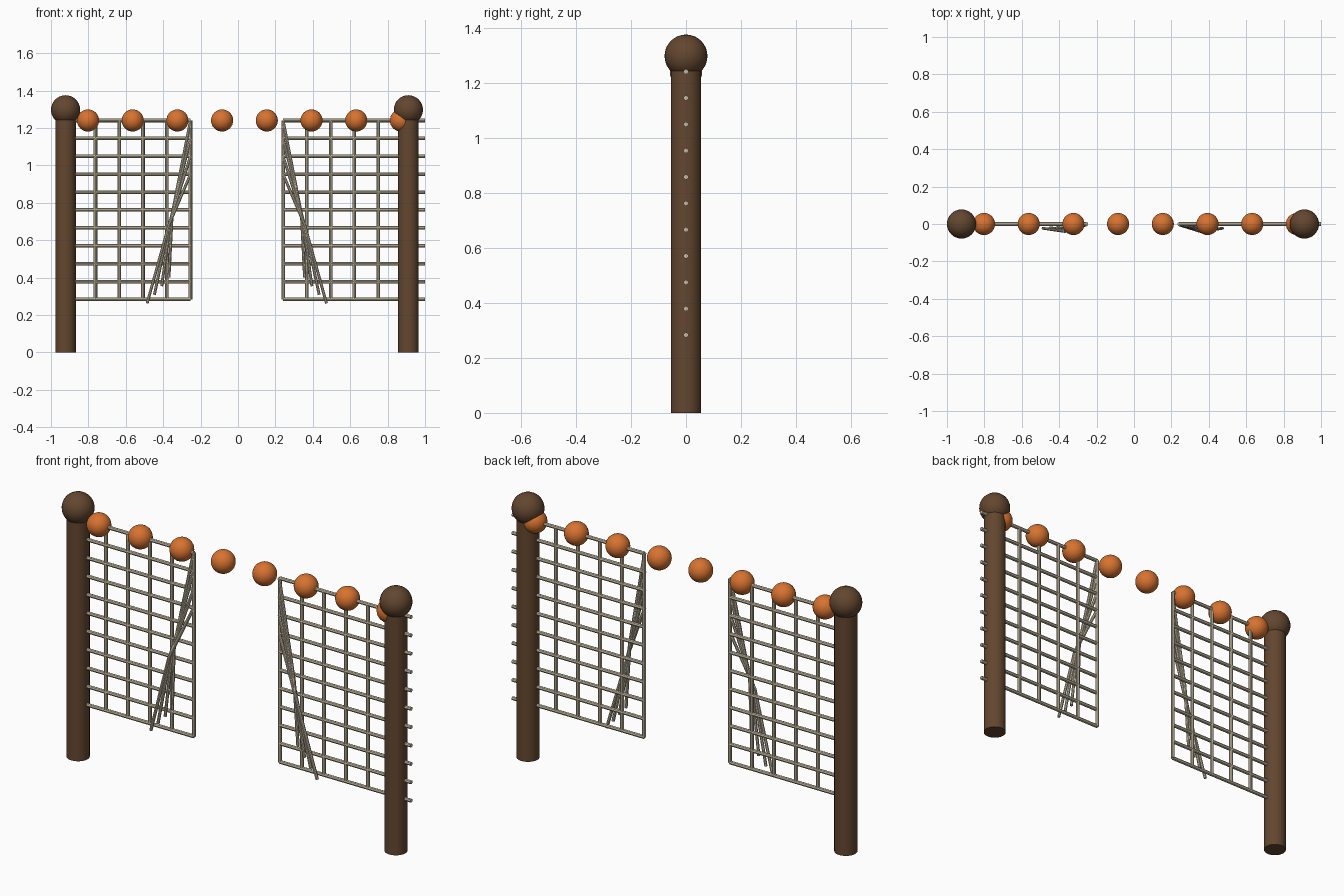
import bpy
import math
from mathutils import Vector

cube = bpy.data.objects.get("Cube")
if cube:
    bpy.data.objects.remove(cube, do_unlink=True)


def material(name, rgb):
    mat = bpy.data.materials.new(name)
    mat.use_nodes = True
    mat.diffuse_color = (*rgb, 1)
    mat.node_tree.nodes["Principled BSDF"].inputs["Base Color"].default_value = (*rgb, 1)
    return mat


WOOD = material("dark brown wood", (0.125, 0.062, 0.029))
ORANGE = material("orange float", (0.68, 0.17, 0.03))
ROPE = material("cream rope", (0.60, 0.53, 0.39))

ROPE_RADIUS = 0.0095
TOP = 1.24
ROW_STEP = 0.0957
BOTTOM = TOP - 10 * ROW_STEP


def finish(obj, name, mat):
    obj.name = name
    obj.data.materials.clear()
    obj.data.materials.append(mat)
    bpy.ops.object.shade_smooth_by_angle(angle=math.radians(40))
    return obj


def ball(name, location, radius, mat):
    bpy.ops.mesh.primitive_uv_sphere_add(segments=32, ring_count=16, radius=radius, location=location)
    return finish(bpy.context.object, name, mat)


def rope_object(name, paths, radius):
    """Round tubes along each list of points, as one mesh."""
    curve = bpy.data.curves.new(name, "CURVE")
    curve.dimensions = "3D"
    curve.bevel_depth = radius
    curve.bevel_resolution = 2
    curve.use_fill_caps = True
    for path in paths:
        spline = curve.splines.new("POLY")
        spline.points.add(len(path) - 1)
        for point, co in zip(spline.points, path):
            point.co = (*co, 1)
    obj = bpy.data.objects.new(name, curve)
    bpy.context.collection.objects.link(obj)
    bpy.ops.object.select_all(action="DESELECT")
    obj.select_set(True)
    bpy.context.view_layer.objects.active = obj
    bpy.ops.object.convert(target="MESH")
    return finish(bpy.context.object, name, ROPE)


# Posts with round caps
for side, x in (("right", -0.922), ("left", 0.911)):
    bpy.ops.mesh.primitive_cylinder_add(vertices=32, radius=0.055, depth=1.27, location=(x, 0, 0.635))
    finish(bpy.context.object, side + "_post", WOOD)
    ball(side + "_post_cap", (x, 0, 1.297), 0.078, WOOD)

# Row of floats along the top
for i in range(8):
    ball(f"float_{i + 1}", (-0.802 + i * 0.239, 0, TOP), 0.059, ORANGE)

# Nets: vertical cords step outwards from the inner edge
for side, inner, outer in (("right", -0.254, -0.92), ("left", 0.241, 1.0)):
    sign = 1 if inner > 0 else -1
    rows = [[(inner, 0, TOP - i * ROW_STEP), (outer, 0, TOP - i * ROW_STEP)] for i in range(11)]
    cols = [[(inner + sign * i * 0.127, 0, TOP), (inner + sign * i * 0.127, 0, BOTTOM)] for i in range(6)]
    rope_object(side + "_net", rows + cols, ROPE_RADIUS)

    # Loose cords gathered in front of the net, fanning out below
    loose = []
    for i in range(4):
        start = Vector((inner, -0.004, TOP - i * ROW_STEP))
        gather = Vector((inner + sign * (0.098 + i * 0.006), -0.022 - i * 0.006, 0.74 - i * 0.02))
        end = Vector((inner + sign * (0.115 + i * 0.039), -0.014 - i * 0.003, 0.40 - i * 0.046))
        loose.append([start, gather, end])
    rope_object(side + "_loose_cords", loose, 0.008)
